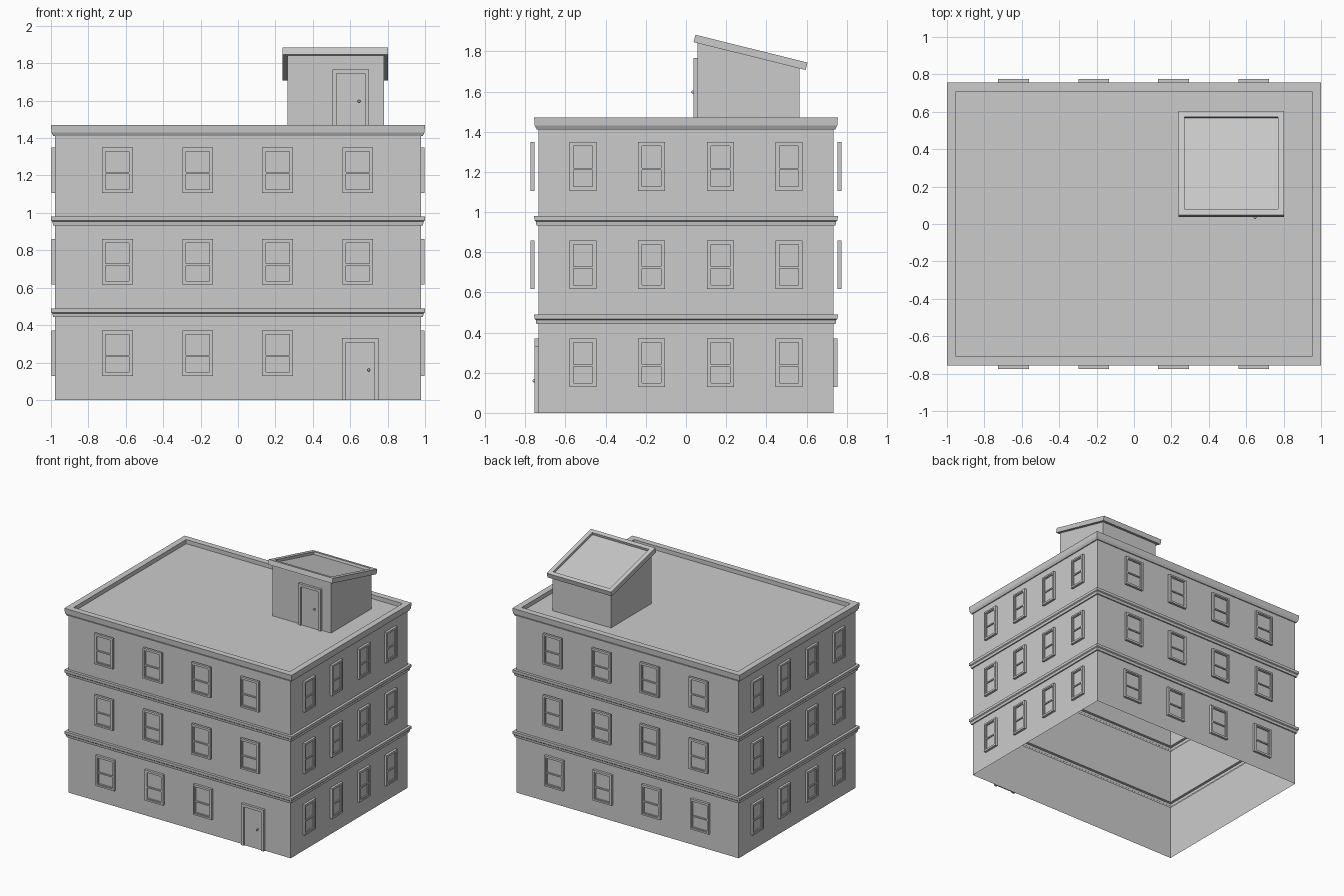
import bpy, bmesh, math
from mathutils import Matrix

if "Cube" in bpy.data.objects:
    bpy.data.objects.remove(bpy.data.objects["Cube"])

HX, HY = 0.979, 0.735      # wall half sizes
ROOF = 1.437               # flat roof level


def finish(name, bm, mat=None):
    me = bpy.data.meshes.new(name)
    bm.to_mesh(me)
    bm.free()
    ob = bpy.data.objects.new(name, me)
    bpy.context.collection.objects.link(ob)
    if mat:
        ob.matrix_world = mat
    return ob


def rings(bm, rects, cap_bottom=False, fold=None):
    """Skin a stack of rectangles (x0, x1, y0, y1, z), capping the last one."""
    prev = None
    for x0, x1, y0, y1, z in rects:
        pts = [(x0, y0, z), (x1, y0, z), (x1, y1, z), (x0, y1, z)]
        cur = [bm.verts.new(fold(*p) if fold else p) for p in pts]
        if prev:
            for i in range(4):
                j = (i + 1) % 4
                bm.faces.new((prev[i], prev[j], cur[j], cur[i]))
        elif cap_bottom:
            bm.faces.new(cur[::-1])
        prev = cur
    bm.faces.new(prev)


def box(bm, x0, x1, y0, y1, z0, z1):
    rings(bm, [(x0, x1, y0, y1, z0), (x0, x1, y0, y1, z1)], True)


# Hollow wall shell with two string courses, top cornice, parapet and flat roof
profile = [(0, 0)]
for z in (0.442, 0.933):
    profile += [(0, z), (0.010, z), (0.013, z + 0.020), (0.020, z + 0.026),
                (0.021, z + 0.047), (0, z + 0.047)]
profile += [(0, 1.41), (0.008, 1.41), (0.018, 1.43), (0.021, 1.47),
            (-0.027, 1.47), (-0.027, ROOF)]
bm = bmesh.new()
rings(bm, [(-HX - o, HX + o, -HY - o, HY + o, z) for o, z in profile])
finish("building_shell", bm)


# Windows: stepped frame, recessed pane and meeting rail, facing local -y
def window(name, w, mat):
    bm = bmesh.new()
    h, d = 0.243, 0.019
    steps = [(0, 0), (0, d), (0.013, d), (0.013, d * 0.75), (0.020, d * 0.75), (0.020, d * 0.3)]
    rings(bm, [(-w / 2 + i, w / 2 - i, i, h - i, z) for i, z in steps],
          fold=lambda u, v, z: (u, -z, v))
    box(bm, -w / 2 + 0.019, w / 2 - 0.019, -d * 0.75, -d * 0.25, 0.103, 0.113)
    finish(name, bm, mat)


front_x = (-0.645, -0.215, 0.212, 0.640)
side_y = (-0.513, -0.172, 0.172, 0.513)
for side, (label, places, dist, w) in enumerate((
        ("front", front_x, HY, 0.165), ("right", side_y, HX, 0.135),
        ("back", [-x for x in front_x], HY, 0.165), ("left", side_y, HX, 0.135))):
    turn = Matrix.Rotation(side * math.pi / 2, 4, 'Z')
    for floor, z in enumerate((0.128, 0.616, 1.106)):
        # upper front and back windows stand clear of the wall
        off = 0.020 if floor and side % 2 == 0 else 0
        for i, u in enumerate(places):
            if label == "front" and floor == 0 and i == 3:
                continue  # the entrance door is here
            window(f"{label}_window_{floor}_{i}", w,
                   turn @ Matrix.Translation((u, -dist - off, z)))


# Doors: jambs, header, recessed leaf and round knob
def door(name, x, y, z):
    bm = bmesh.new()
    box(bm, -0.098, -0.076, -0.019, 0, 0, 0.33)
    box(bm, 0.076, 0.098, -0.019, 0, 0, 0.33)
    box(bm, -0.076, 0.076, -0.019, 0, 0.308, 0.33)
    box(bm, -0.076, 0.076, -0.008, 0, 0, 0.308)
    m = Matrix.Translation((0.045, -0.013, 0.16)) @ Matrix.Rotation(math.pi / 2, 4, 'X')
    bmesh.ops.create_cone(bm, cap_ends=True, segments=8, radius1=0.004, radius2=0.004,
                          depth=0.014, matrix=m)
    bmesh.ops.create_uvsphere(bm, u_segments=10, v_segments=6, radius=0.008,
                              matrix=Matrix.Translation((0.045, -0.022, 0.16)))
    finish(name, bm, Matrix.Translation((x, y, z)))


door("entrance_door", 0.654, -HY, 0)
door("roof_door", 0.602, 0.057, ROOF)

# Stair hut on the roof with a sloping top
slope = math.radians(14)
bm = bmesh.new()
rings(bm, [(0.264, 0.780, 0.057, 0.566, ROOF), (0.264, 0.780, 0.057, 0.566, 1.85)],
      fold=lambda x, y, z: (x, y, z if z < 1.5 else z - 0.25 * (y - 0.045)))
finish("stair_hut_walls", bm)

# Tilted hut roof tray with raised rim
bm = bmesh.new()
L, X = 0.575, 0.283
rings(bm, [(-X, X, 0, L, -0.038), (-X, X, 0, L, 0), (-X + 0.033, X - 0.033, 0.033, L - 0.033, 0),
           (-X + 0.033, X - 0.033, 0.033, L - 0.033, -0.02)], True)
finish("stair_hut_roof", bm,
       Matrix.Translation((0.520, 0.047, 1.883)) @ Matrix.Rotation(-slope, 4, 'X'))
